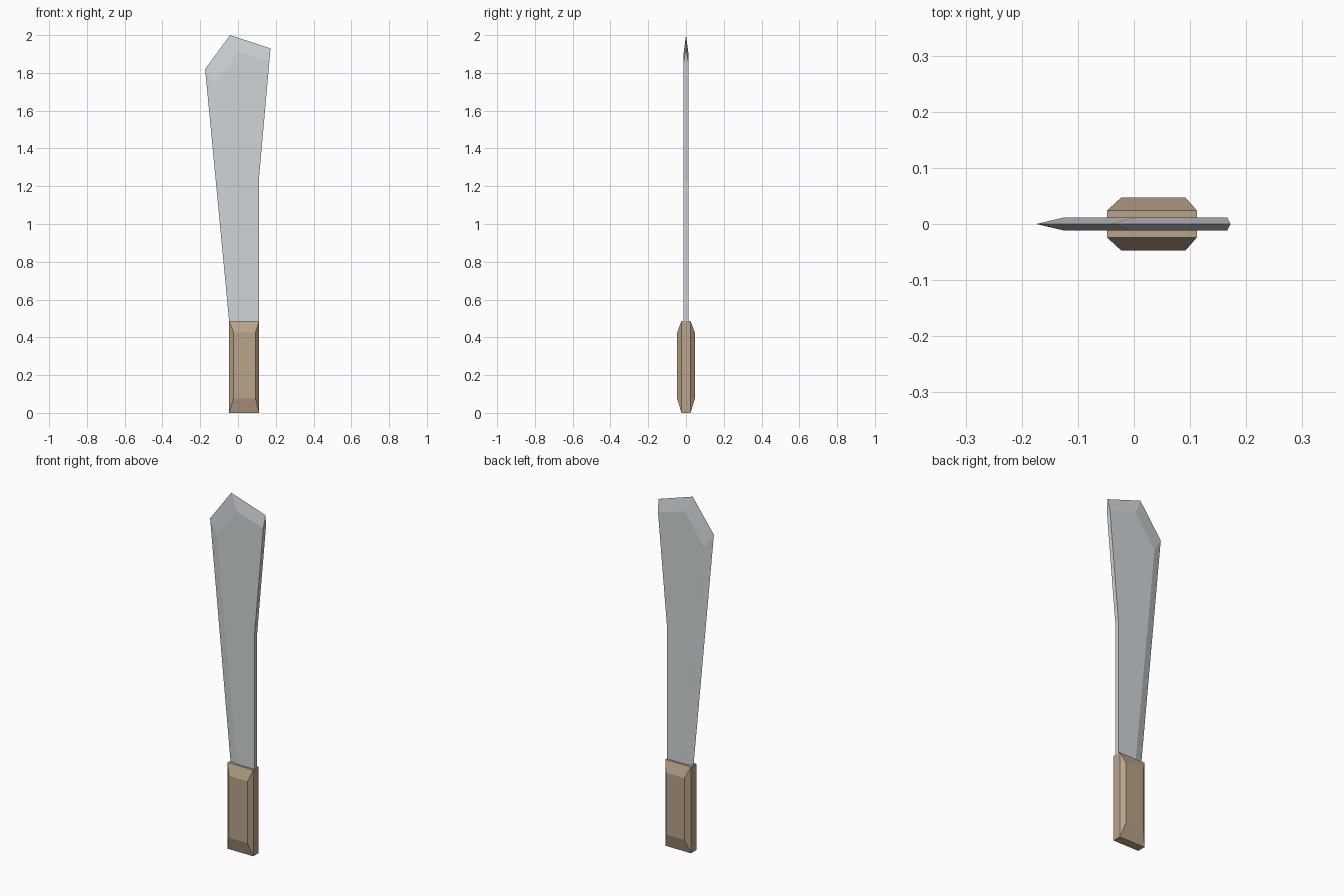
import bpy, bmesh

if "Cube" in bpy.data.objects:
    bpy.data.objects.remove(bpy.data.objects["Cube"])


def loft(name, rings, color):
    """Skin a stack of (y, [(x, z), ...]) outlines and cap both ends."""
    bm = bmesh.new()
    loops = [[bm.verts.new((x, y, z)) for x, z in pts] for y, pts in rings]
    for a, b in zip(loops, loops[1:]):
        n = len(a)
        for i in range(n):
            j = (i + 1) % n
            bm.faces.new((a[i], a[j], b[j], b[i]))
    bm.faces.new(loops[0])
    bm.faces.new(loops[-1])
    bmesh.ops.recalc_face_normals(bm, faces=bm.faces[:])
    mesh = bpy.data.meshes.new(name)
    bm.to_mesh(mesh)
    bm.free()
    mat = bpy.data.materials.new(name + "_material")
    mat.diffuse_color = color
    mat.use_nodes = True
    mat.node_tree.nodes["Principled BSDF"].inputs["Base Color"].default_value = mat.diffuse_color
    mesh.materials.append(mat)
    obj = bpy.data.objects.new(name, mesh)
    bpy.context.collection.objects.link(obj)
    return obj


def rect(x0, x1, z0, z1):
    return [(x0, z0), (x1, z0), (x1, z1), (x0, z1)]


# Handle: slab with a chamfered raised panel on each side
outer = rect(-0.048, 0.112, 0.0, 0.486)
inner = rect(-0.023, 0.092, 0.077, 0.425)
loft("handle",
     [(-0.047, inner), (-0.024, outer), (0.024, outer), (0.047, inner)],
     (0.49, 0.37, 0.25, 1))

# Blade: flat spine on the right, ground to an edge on the left and at the tip
edge = [(-0.046, 0.475), (0.11, 0.475), (0.11, 1.23),
        (0.172, 1.93), (-0.042, 2.0), (-0.174, 1.82)]
flat = [(0.0, 0.475), (0.11, 0.475), (0.11, 1.23),
        (0.166, 1.86), (0.0, 1.91), (-0.123, 1.74)]
loft("blade", [(-0.012, flat), (0.0, edge), (0.012, flat)],
     (0.62, 0.66, 0.68, 1))
